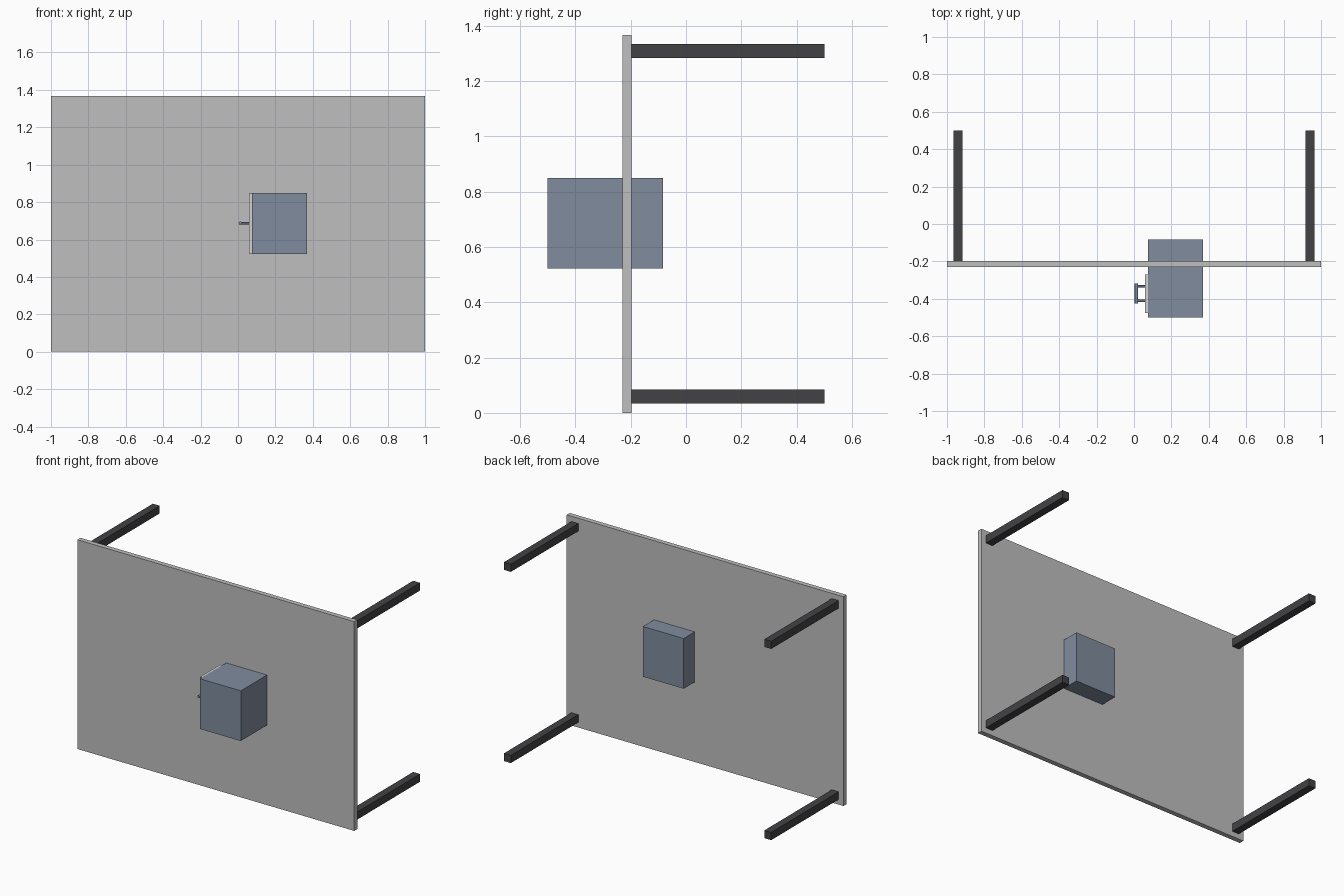
import bpy
import math

cube = bpy.data.objects.get("Cube")
if cube:
    bpy.data.objects.remove(cube, do_unlink=True)


def material(name, rgb):
    m = bpy.data.materials.new(name)
    m.use_nodes = True
    m.diffuse_color = (*rgb, 1)
    m.node_tree.nodes["Principled BSDF"].inputs["Base Color"].default_value = (*rgb, 1)
    return m


light_grey = material("light grey", (0.52, 0.52, 0.52))
pale_grey = material("pale grey", (0.65, 0.65, 0.65))
slate_blue = material("slate blue", (0.216, 0.262, 0.342))
charcoal = material("charcoal", (0.055, 0.055, 0.06))


def box(name, x, y, z, mat):
    """Box spanning the given (low, high) ranges."""
    spans = (x, y, z)
    bpy.ops.mesh.primitive_cube_add(size=1, location=[(a + b) / 2 for a, b in spans])
    ob = bpy.context.object
    ob.name = name
    ob.scale = [b - a for a, b in spans]
    bpy.ops.object.transform_apply(location=False, rotation=False, scale=True)
    ob.data.materials.append(mat)
    return ob


def rod(name, centre, radius, length, rotation, mat):
    bpy.ops.mesh.primitive_cylinder_add(vertices=16, radius=radius, depth=length,
                                        location=centre, rotation=rotation)
    ob = bpy.context.object
    ob.name = name
    ob.data.materials.append(mat)
    bpy.ops.object.shade_smooth_by_angle()
    return ob


# Upright table top
box("table_top", (-1, 1), (-0.229, -0.197), (0, 1.367), light_grey)

# Four legs reaching backwards
half = 0.025
for side, sx in (("left", 1), ("right", -1)):
    for level, z in (("lower", 0.059), ("upper", 1.308)):
        x = sx * 0.941
        box(f"{level}_{side}_leg", (x - half, x + half), (-0.197, 0.5),
            (z - half, z + half), charcoal)

# Drawer cabinet passing through the top
box("cabinet", (0.075, 0.37), (-0.5, -0.083), (0.522, 0.85), slate_blue)
box("drawer_front", (0.06, 0.075), (-0.477, -0.27), (0.522, 0.85), pale_grey)

# Drawer pull: bar on two posts
handle_z = 0.687
rod("handle_bar", (0.013, -0.372, handle_z), 0.009, 0.108, (math.pi / 2, 0, 0), slate_blue)
for name, y in (("front", -0.411), ("rear", -0.333)):
    rod(f"{name}_handle_post", (0.037, y, handle_z), 0.006, 0.048,
        (0, math.pi / 2, 0), slate_blue)
